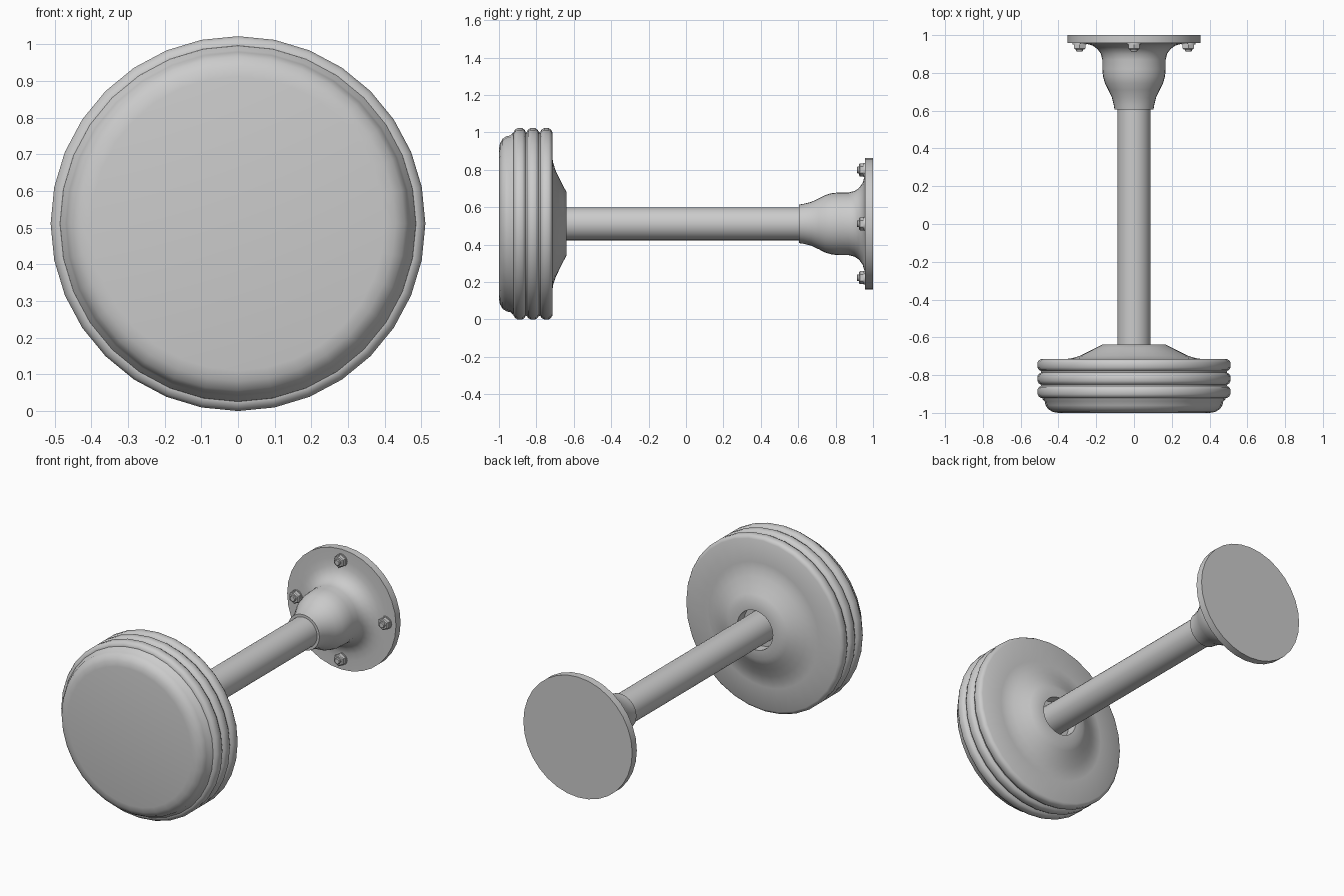
import bpy, bmesh, math

ZC = 0.511  # height of the common axis, which runs along y


def lathe(name, profile, x=0.0, z=ZC, sides=32, angle=35):
    """Revolve (radius, y) points around an axis parallel to y."""
    bm = bmesh.new()
    rings = []
    for r, y in profile:
        if r == 0:
            rings.append([bm.verts.new((x, y, z))] * sides)
        else:
            rings.append([bm.verts.new((x + r * math.sin(a), y, z + r * math.cos(a)))
                          for a in (2 * math.pi * i / sides for i in range(sides))])
    for a, b in zip(rings, rings[1:]):
        for i in range(sides):
            j = (i + 1) % sides
            loop = list(dict.fromkeys((a[i], a[j], b[j], b[i])))
            bm.faces.new(loop)
    bmesh.ops.recalc_face_normals(bm, faces=bm.faces)
    me = bpy.data.meshes.new(name)
    bm.to_mesh(me)
    bm.free()
    me.shade_smooth()
    me.set_sharp_from_angle(angle=math.radians(angle))
    ob = bpy.data.objects.new(name, me)
    bpy.context.collection.objects.link(ob)
    return ob


# padded seat cushion
lathe("seat_cushion", [(0, -1.0), (0.40, -1.0), (0.43, -0.995), (0.455, -0.98),
                       (0.468, -0.96), (0.473, -0.938), (0.484, -0.928),
                       (0.487, -0.915), (0.46, -0.90), (0, -0.90)])

# ribbed metal band with a flat back and flared hub, open around the post
band = [(0.44, -0.92), (0.485, -0.922)]
for y in (-0.888, -0.818, -0.746):
    band += [(0.492, y - 0.033), (0.504, y - 0.026), (0.511, y - 0.013),
             (0.511, y + 0.013), (0.504, y + 0.024), (0.492, y + 0.031)]
hub = [(0.36, -0.715), (0.325, -0.710), (0.285, -0.697), (0.24, -0.675),
       (0.20, -0.655), (0.168, -0.638), (0.115, -0.638), (0.115, -0.70), (0.0, -0.70)]
lathe("seat_band", band + hub)

# straight post
lathe("post", [(0, -0.70), (0.088, -0.70), (0.088, 0.64), (0, 0.64)])

# bell-shaped base with mounting flange
lathe("base", [(0, 0.605), (0.103, 0.605), (0.107, 0.63), (0.117, 0.67), (0.136, 0.71),
               (0.154, 0.745), (0.164, 0.78), (0.168, 0.82), (0.168, 0.87),
               (0.175, 0.90), (0.192, 0.925), (0.218, 0.944), (0.25, 0.954),
               (0.29, 0.957), (0.352, 0.957), (0.352, 1.0), (0, 1.0)])

# four hex nuts with washers and stud ends
for i in range(4):
    a = i * math.pi / 2
    bx, bz = 0.288 * math.sin(a), ZC + 0.288 * math.cos(a)
    lathe(f"washer_{i}", [(0, 0.96), (0.037, 0.96), (0.037, 0.95), (0, 0.95)], bx, bz, 16)
    lathe(f"nut_{i}", [(0, 0.952), (0.035, 0.952), (0.035, 0.93), (0.029, 0.925), (0, 0.925)],
          bx, bz, 6, 20)
    lathe(f"stud_{i}", [(0, 0.93), (0.018, 0.93), (0.018, 0.917), (0.014, 0.913), (0, 0.913)],
          bx, bz, 12)
